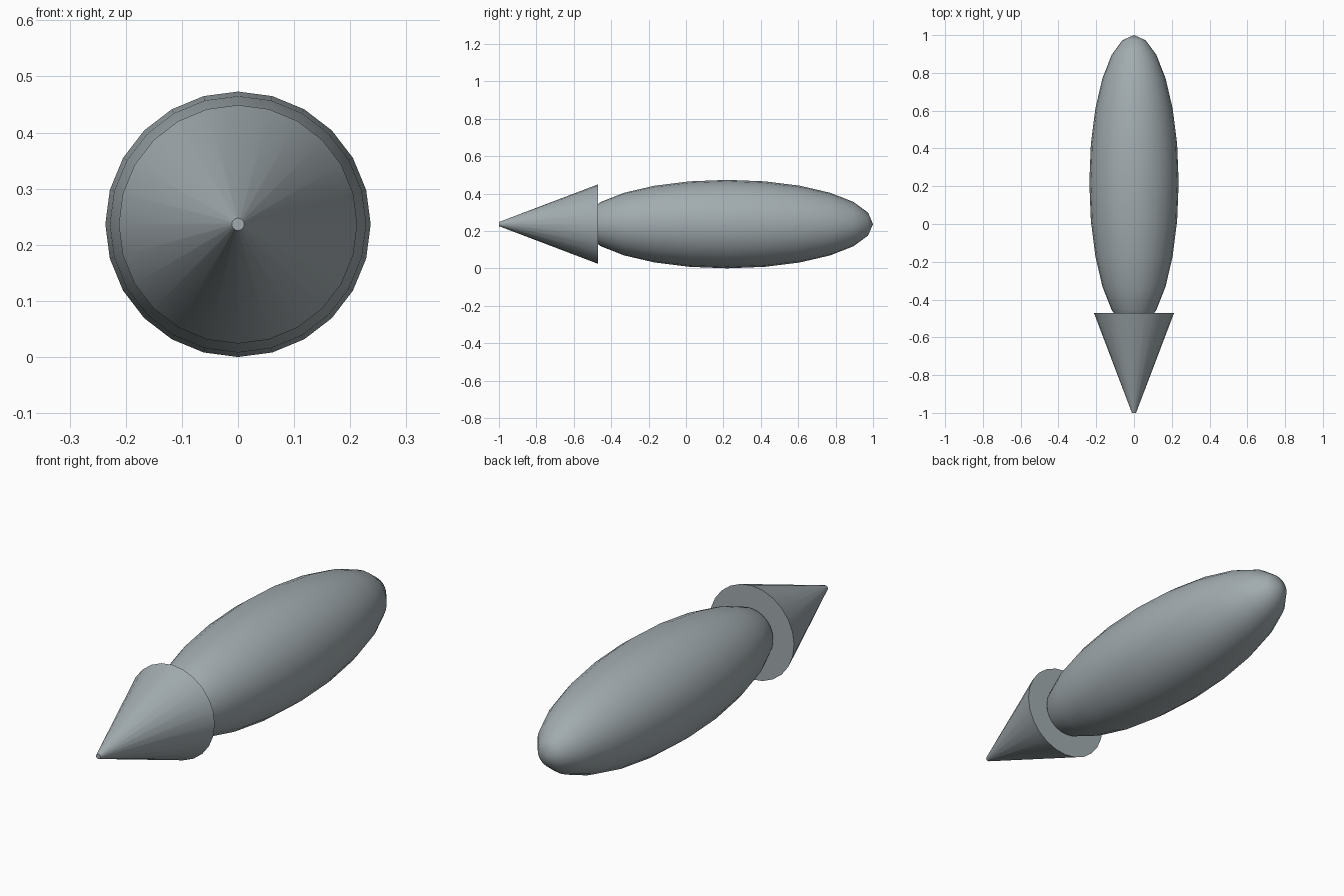
import bpy
import math

if "Cube" in bpy.data.objects:
    bpy.data.objects.remove(bpy.data.objects["Cube"], do_unlink=True)

SIDES = 24
RADIUS = 0.2365      # body radius, also the height of the centre line
HALF_LENGTH = 0.78
BODY_Y = 0.22
NOSE_BASE_Y, NOSE_TIP_Y = -0.47, -1.0

# Single blue-grey material
grey = bpy.data.materials.new("blue grey")
grey.use_nodes = True
colour = (0.36, 0.41, 0.43, 1)
grey.diffuse_color = colour
grey.node_tree.nodes["Principled BSDF"].inputs["Base Color"].default_value = colour


def finish(name, angle):
    """Name the active part, apply its transform, colour and smooth it."""
    part = bpy.context.object
    part.name = part.data.name = name
    bpy.ops.object.transform_apply(location=False, rotation=True, scale=True)
    part.data.materials.append(grey)
    bpy.ops.object.shade_smooth_by_angle(angle=math.radians(angle))
    return part


# Long ellipsoid body, its poles along the y axis
bpy.ops.mesh.primitive_uv_sphere_add(
    segments=SIDES, ring_count=SIDES // 2, radius=1,
    location=(0, BODY_Y, RADIUS), rotation=(math.pi / 2, 0, 0))
bpy.context.object.scale = (RADIUS, RADIUS, HALF_LENGTH)
finish("body", 80)

# Pointed nose cone with a tiny flat tip, overlapping the body's front end
bpy.ops.mesh.primitive_cone_add(
    vertices=SIDES, radius1=0.2125, radius2=0.011,
    depth=NOSE_BASE_Y - NOSE_TIP_Y,
    location=(0, (NOSE_BASE_Y + NOSE_TIP_Y) / 2, RADIUS),
    rotation=(math.pi / 2, 0, 0))
finish("nose_cone", 40)
